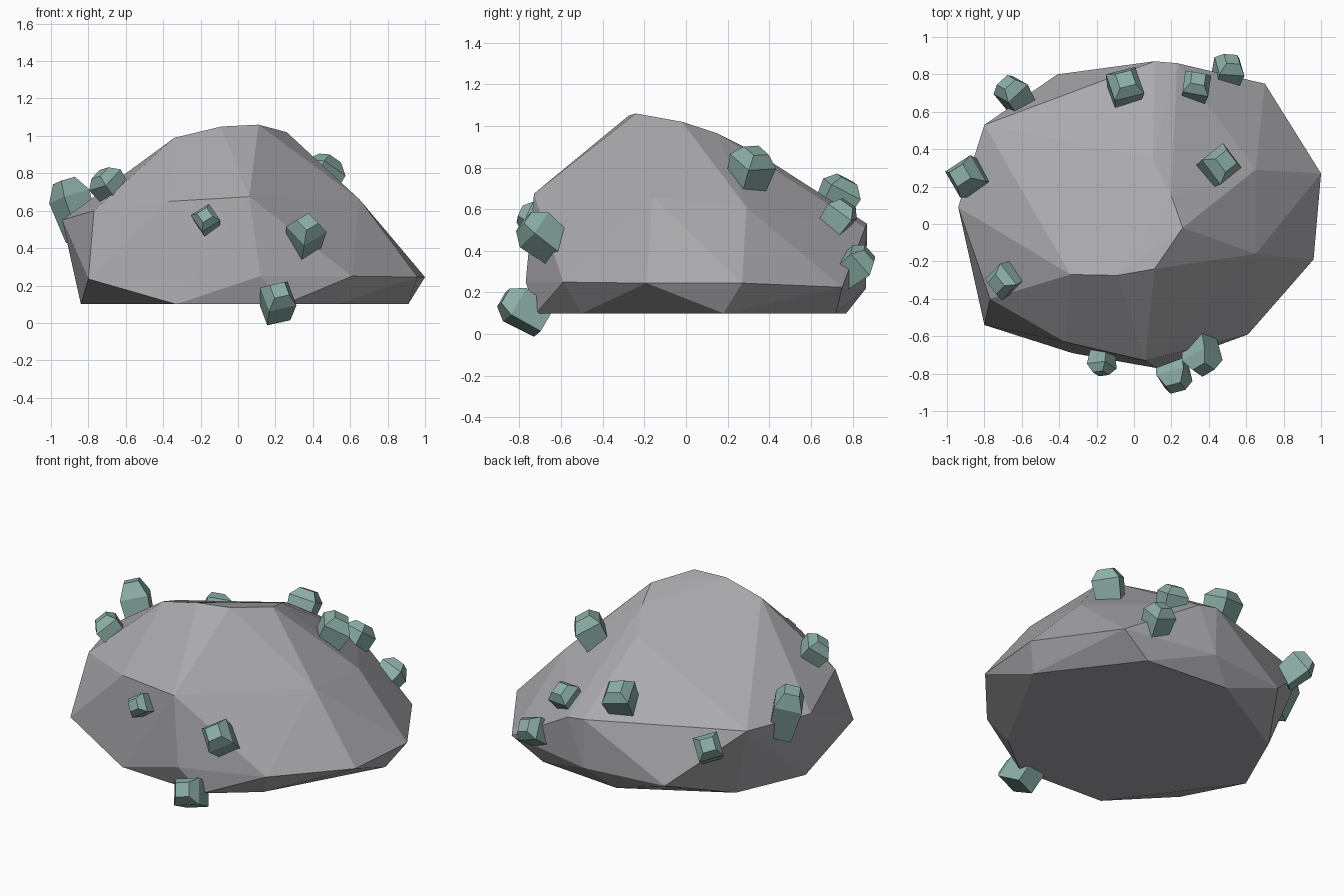
import bpy, bmesh
from mathutils import Vector, Matrix

if "Cube" in bpy.data.objects:
    bpy.data.objects.remove(bpy.data.objects["Cube"])


def material(name, rgb):
    m = bpy.data.materials.new(name)
    m.diffuse_color = (*rgb, 1)
    m.use_nodes = True
    m.node_tree.nodes["Principled BSDF"].inputs["Base Color"].default_value = m.diffuse_color
    return m


GREY = material("stone grey", (0.40, 0.40, 0.42))
TEAL = material("crystal teal", (0.26, 0.42, 0.38))


def add_object(name, bm, mat):
    bmesh.ops.recalc_face_normals(bm, faces=bm.faces)
    mesh = bpy.data.meshes.new(name)
    bm.to_mesh(mesh)
    bm.free()
    mesh.materials.append(mat)
    ob = bpy.data.objects.new(name, mesh)
    bpy.context.collection.objects.link(ob)
    return ob


# Boulder: faceted hull over a few corner points, listed by level
summit = [(.26, -.02, 1.02), (.11, -.24, 1.06), (-.09, -.275, 1.05),
          (-.34, -.27, .99), (.20, .15, .965), (.10, .35, .865)]
shoulder = [(.06, -.73, .675), (-.37, -.63, .65), (-.77, -.40, .60),
            (-.94, .09, .55), (-.80, .53, .57), (.11, .87, .53),
            (.23, .86, .51), (.65, .29, .61), (.65, -.16, .66)]
rim = [(-.80, -.54, .235), (.12, -.77, .25), (.61, -.59, .25),
       (.96, -.19, .245), (1.0, .27, .245), (.70, .75, .225),
       (.11, .865, .22), (-.41, .80, .22)]
foot = [(-.33, -.69, .10), (.25, -.72, .10), (.53, -.50, .10),
        (.91, .18, .10), (.50, .72, .10), (-.05, .77, .10),
        (-.65, .43, .10), (-.84, 0, .10)]

bm = bmesh.new()
for p in summit + shoulder + rim + foot:
    bm.verts.new(p)
bmesh.ops.convex_hull(bm, input=bm.verts)
loose = [v for v in bm.verts if not v.link_faces]
bmesh.ops.delete(bm, geom=loose, context='VERTS')
add_object("boulder", bm, GREY)


# Crystal: square prism with a chamfered cap, pointing along an axis
def crystal(i, loc, axis, width, length, roll):
    bm = bmesh.new()
    rings = []
    for half, z in ((.42, -.5), (.5, .22), (.27, .5)):
        rings.append([bm.verts.new((sx * half * width, sy * half * width, z * length))
                      for sx, sy in ((-1, -1), (1, -1), (1, 1), (-1, 1))])
    bm.faces.new(rings[0][::-1])
    bm.faces.new(rings[-1])
    for a, b in zip(rings, rings[1:]):
        for k in range(4):
            n = (k + 1) % 4
            bm.faces.new((a[k], a[n], b[n], b[k]))
    turn = Vector(axis).to_track_quat('Z', 'Y').to_matrix().to_4x4()
    bm.transform(Matrix.Translation(loc) @ turn @ Matrix.Rotation(roll, 4, 'Z'))
    add_object(f"crystal_{i}", bm, TEAL)


# location, axis, width, length, roll
crystals = [
    ((-.88, .25, .61), (-.30, .06, .90), .165, .32, .75),
    ((-.69, -.30, .735), (-.55, -.25, .75), .145, .17, .3),
    ((-.64, .69, .48), (-.45, .70, .60), .145, .20, .3),
    ((-.05, .73, .66), (.05, .45, .85), .165, .19, .4),
    ((.33, .73, .56), (.15, .55, .80), .14, .17, .1),
    ((.50, .81, .33), (.25, .75, .60), .14, .19, .4),
    ((.45, .31, .79), (.40, .25, .85), .165, .21, .1),
    ((.36, -.69, .47), (.10, -.75, .60), .155, .23, .6),
    ((-.17, -.73, .55), (-.10, -.90, .35), .115, .15, .6),
    ((.21, -.78, .115), (.10, -.80, .50), .155, .23, .25),
]
for i, c in enumerate(crystals, 1):
    crystal(i, *c)
